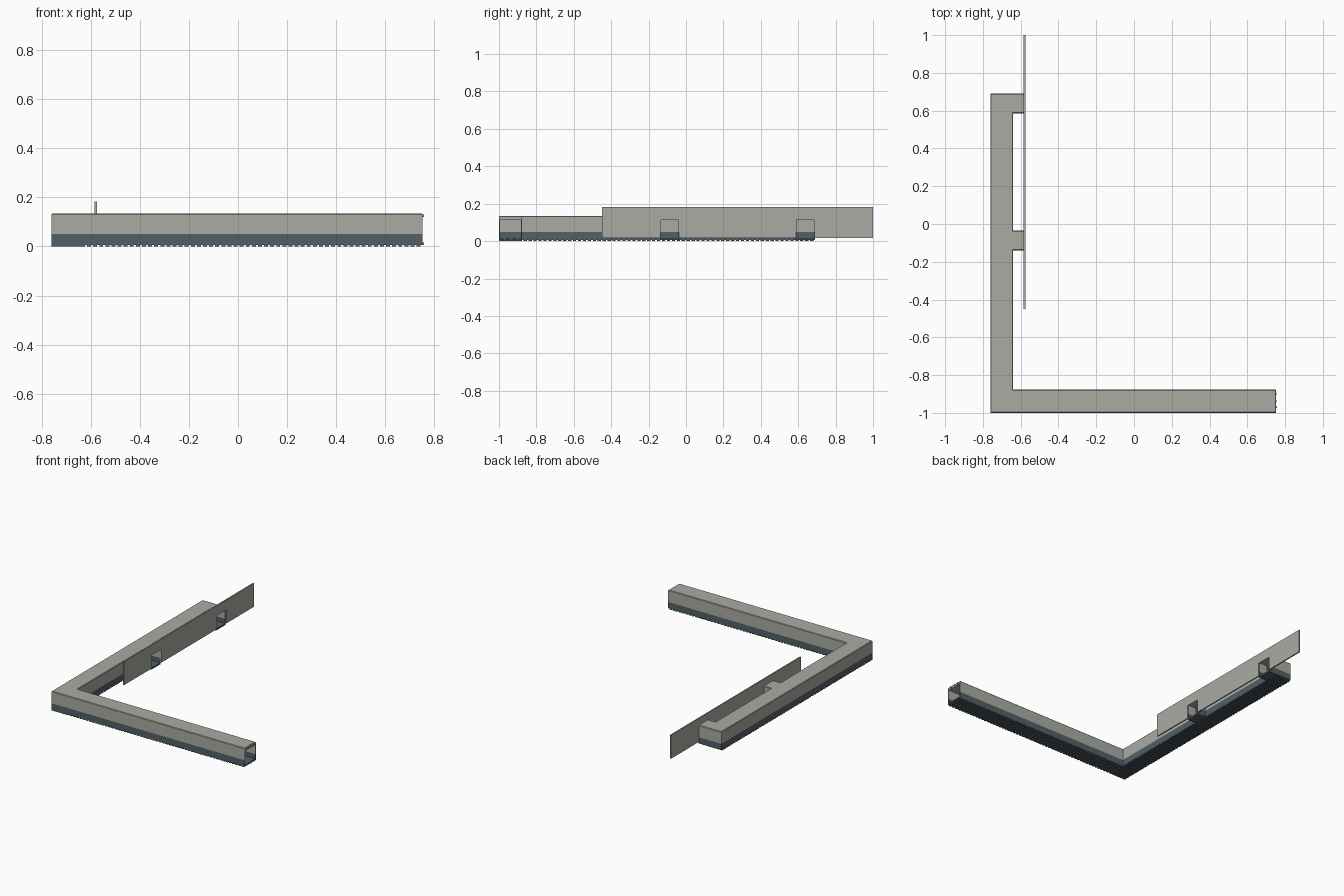
import bpy, bmesh

if "Cube" in bpy.data.objects:
    bpy.data.objects.remove(bpy.data.objects["Cube"])


def material(name, rgb):
    m = bpy.data.materials.new(name)
    m.diffuse_color = (*rgb, 1)
    m.use_nodes = True
    m.node_tree.nodes["Principled BSDF"].inputs["Base Color"].default_value = m.diffuse_color
    return m


GREY = material("warm_grey", (0.40, 0.41, 0.365))
SLATE = material("dark_slate", (0.085, 0.115, 0.135))


def finish(name, bm, mat):
    bmesh.ops.recalc_face_normals(bm, faces=bm.faces)
    me = bpy.data.meshes.new(name)
    bm.to_mesh(me)
    bm.free()
    me.materials.append(mat)
    ob = bpy.data.objects.new(name, me)
    bpy.context.collection.objects.link(ob)
    return ob


def prism(name, points, direction, mat, bevel=0.0):
    """Extrude a flat 3D outline; optionally chamfer the far rim."""
    bm = bmesh.new()
    face = bm.faces.new([bm.verts.new(p) for p in points])
    ext = bmesh.ops.extrude_face_region(bm, geom=[face], use_keep_orig=True)["geom"]
    moved = [g for g in ext if isinstance(g, bmesh.types.BMVert)]
    bmesh.ops.translate(bm, verts=moved, vec=direction)
    if bevel:
        rim = [e for e in bm.edges if all(v in moved for v in e.verts)]
        bmesh.ops.bevel(bm, geom=rim, offset=bevel, segments=1, affect='EDGES')
    return finish(name, bm, mat)


def boxes(name, spans, mat):
    """One object from many (x0, x1, y0, y1, z0, z1) boxes."""
    bm = bmesh.new()
    for x0, x1, y0, y1, z0, z1 in spans:
        vs = bmesh.ops.create_cube(bm, size=1)["verts"]
        for v in vs:
            v.co = (x0 if v.co.x < 0 else x1,
                    y0 if v.co.y < 0 else y1,
                    z0 if v.co.z < 0 else z1)
    return finish(name, bm, mat)


# Main plan dimensions
L, R, IN, PL = -0.76, 0.753, -0.64, -0.58    # left, right end, inner wall, plate
F, FI, B = -1.0, -0.877, 0.69                # front, inner front, back
DOORS = [(-0.14, -0.035), (0.585, 0.69)]     # side stubs
T = 0.005
(a0, a1), (b0, b1) = DOORS
PLAN = [(L, F), (R, F), (R, FI), (IN, FI), (IN, a0), (PL, a0), (PL, a1),
        (IN, a1), (IN, b0), (PL, b0), (PL, b1), (L, b1)]

# Roof and floor follow the whole plan
prism("roof", [(x, y, 0.115) for x, y in PLAN], (0, 0, 0.02), GREY, 0.004)
prism("floor", [(x, y, 0.006) for x, y in PLAN], (0, 0, 0.011), SLATE)

# Thin corridor walls: slate lower band, grey above
WALLS = [(L, R, F, F + T), (L, L + T, F + T, B), (L + T, PL, B - T, B),
         (IN - T, R, FI - T, FI), (IN - T, IN, FI, a0), (IN - T, IN, a1, b0),
         (IN - T, PL, a0, a0 + T), (IN - T, PL, a1 - T, a1), (IN - T, PL, b0, b0 + T)]
boxes("lower_wall_band", [(*w, 0.017, 0.05) for w in WALLS], SLATE)
boxes("upper_walls", [(*w, 0.05, 0.115) for w in WALLS], GREY)

# Cross ribs under the floor
ribs = []
n = 56
for i in range(n):
    x = IN + (R - IN) * i / n
    ribs.append((x, x + 0.016, F, FI, 0, 0.006))
n = 64
for i in range(n):
    y = F + (B - F) * i / n
    ribs.append((L, IN, y, y + 0.017, 0, 0.006))
boxes("floor_ribs", ribs, SLATE)

# Small connecting pegs on the open end
boxes("end_pegs", [(R, R + 0.005, y - 0.003, y + 0.003, z, z + 0.01)
                   for y in (-0.97, -0.937, -0.9) for z in (0.006, 0.12)], GREY)

# Tall thin plate with doorway notches where the stubs meet it
profile = [(-0.45, 0.017)]
for y0, y1 in DOORS:
    profile += [(y0, 0.017), (y0, 0.112), (y1, 0.112), (y1, 0.017)]
profile += [(1.0, 0.017), (1.0, 0.183), (-0.45, 0.183)]
prism("wall_plate", [(PL - 0.004, y, z) for y, z in profile], (0.009, 0, 0), GREY)
